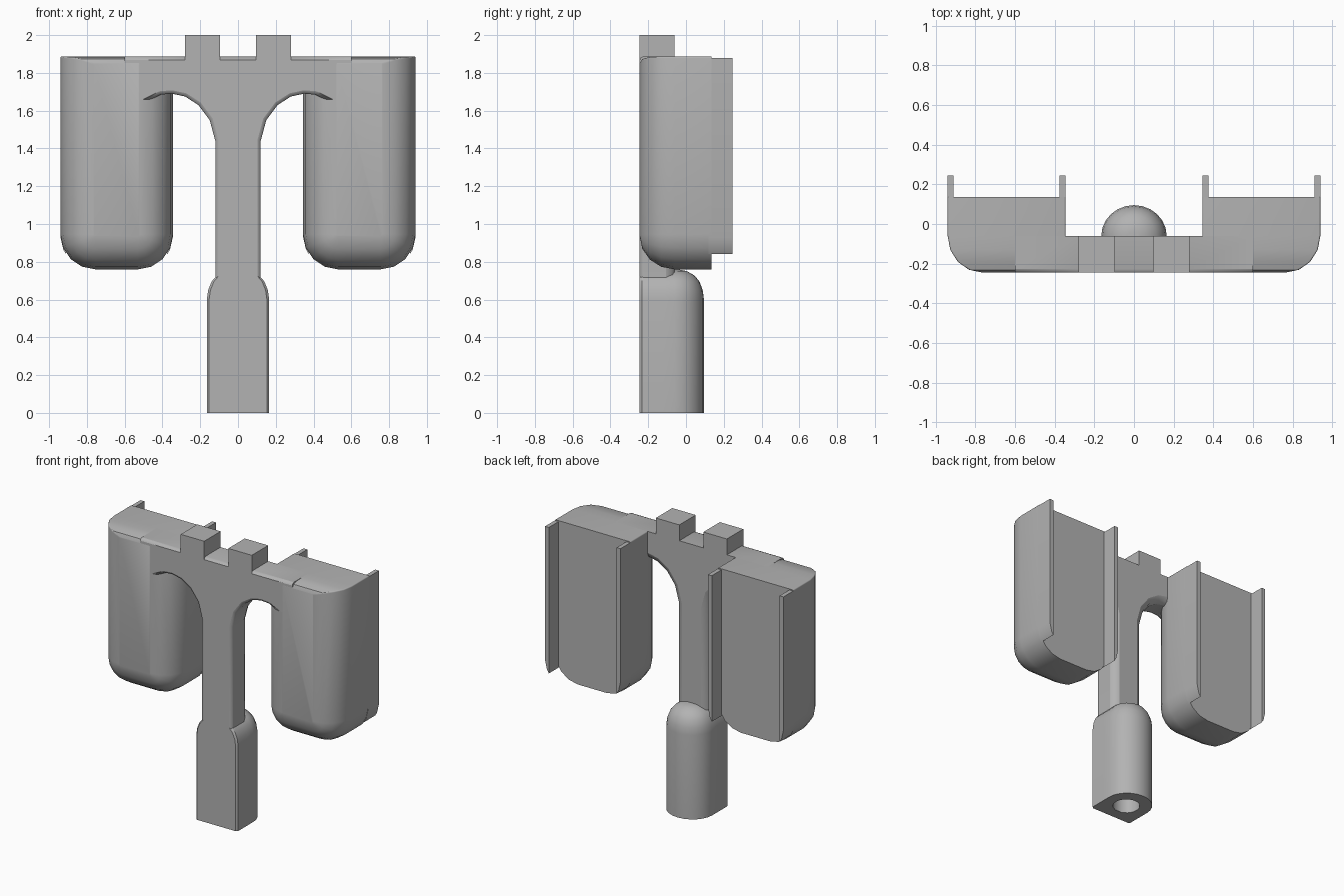
import bpy, bmesh
from math import sin, cos, pi, atan2, radians

if "Cube" in bpy.data.objects:
    bpy.data.objects.remove(bpy.data.objects["Cube"], do_unlink=True)

COLOUR = (0.45, 0.45, 0.45, 1)
grey = bpy.data.materials.new("plain grey")
grey.use_nodes = True
grey.diffuse_color = COLOUR
grey.node_tree.nodes["Principled BSDF"].inputs["Base Color"].default_value = COLOUR

FRONT, PLATE_BACK, TOP = -0.245, -0.06, 1.887


def finish(name, bm):
    bmesh.ops.recalc_face_normals(bm, faces=bm.faces)
    mesh = bpy.data.meshes.new(name)
    bm.to_mesh(mesh)
    bm.free()
    mesh.materials.append(grey)
    obj = bpy.data.objects.new(name, mesh)
    bpy.context.collection.objects.link(obj)
    bpy.ops.object.select_all(action="DESELECT")
    obj.select_set(True)
    bpy.context.view_layer.objects.active = obj
    bpy.ops.object.shade_smooth_by_angle(angle=radians(35))
    return obj


def loft(name, rings):
    """Skin a stack of equal-length rings and cap both ends."""
    bm = bmesh.new()
    loops = [[bm.verts.new(p) for p in ring] for ring in rings]
    for a, b in zip(loops, loops[1:]):
        for i in range(len(a)):
            j = (i + 1) % len(a)
            bm.faces.new((a[i], a[j], b[j], b[i]))
    bm.faces.new(loops[0])
    bm.faces.new(loops[-1])
    return finish(name, bm)


def prism(name, outline, y0, y1):
    """Extrude an x-z outline from y0 to y1."""
    return loft(name, [[(x, y, z) for x, z in outline] for y in (y0, y1)])


def rounded_outline(x0, x1, z0, z1, r, r_top, steps=4):
    pts = []
    corners = ((x1 - r_top, z1 - r_top, r_top), (x0 + r_top, z1 - r_top, r_top),
               (x0 + r, z0 + r, r), (x1 - r, z0 + r, r))
    for k, (cx, cz, rad) in enumerate(corners):
        for i in range(steps + 1):
            a = pi / 2 * (k + i / steps)
            pts.append((cx + rad * cos(a), cz + rad * sin(a)))
    return pts


# Pods with rounded fronts, and thin flanges behind them
R = 0.185
for side, s in (("left", 1), ("right", -1)):
    rings = []
    for i in range(6):
        a = pi / 2 * min(i, 4) / 4
        d = (R - 0.01) * (1 - sin(a))
        y = FRONT + R * (1 - cos(a)) if i < 5 else 0.135
        top = TOP - 0.035 * (1 - sin(a)) ** 2
        outline = rounded_outline(0.345 + d, 0.94 - d, 0.76 + d, top, R - d, 0.008)
        rings.append([(s * x, y, z) for x, z in outline])
    loft(side + "_pod", rings)
    for part, x_out, x_in in (("outer", 0.94, 0.91), ("inner", 0.345, 0.375)):
        shape = [(x_out, 1.88), (x_out, 0.93), ((x_out + x_in) / 2, 0.865),
                 (x_in, 0.84), (x_in, 1.88)]
        prism(f"{side}_{part}_flange", [(s * x, z) for x, z in shape], 0.12, 0.245)
    # Square tab on top
    prism(side + "_tab", [(s * 0.095, 1.86), (s * 0.28, 1.86),
                          (s * 0.28, 2.0), (s * 0.095, 2.0)], FRONT, PLATE_BACK)

# Crossbar and stem in one plate with arched underside
half = [(0.28, TOP), (0.6, TOP), (0.6, 1.66), (0.46, 1.66), (0.41, 1.685), (0.35, 1.69),
        (0.28, 1.675), (0.21, 1.63), (0.15, 1.55), (0.12, 1.44), (0.12, 0.65)]
outline = half + [(-x, z) for x, z in reversed(half)]
plate = prism("crossbar_and_stem", outline, FRONT, PLATE_BACK)
bm = bmesh.new()
bm.from_mesh(plate.data)


def rim(e, y):
    a, b = (v.co for v in e.verts)
    if abs(a.y - y) > 0.001 or abs(b.y - y) > 0.001:
        return False
    mid = (a + b) / 2
    arch = 0.7 < mid.z < 1.7 and abs(mid.x) < 0.45
    return arch or (mid.z > 1.88 and abs(mid.x) > 0.3 and y == FRONT)


for y, width in ((FRONT, 0.018), (PLATE_BACK, 0.045)):
    edges = [e for e in bm.edges if rim(e, y)]
    bmesh.ops.bevel(bm, geom=edges, offset=width, segments=2, profile=0.5, affect="EDGES")
bm.to_mesh(plate.data)
bm.free()


# Handle: flat front, round back, domed top and a blind socket underneath
def handle_section(w, z):
    pts = [(w * cos(pi * i / 12), PLATE_BACK + 0.94 * w * sin(pi * i / 12)) for i in range(13)]
    left = [(-w, -0.12), (-w, -0.18), (-w, FRONT + 0.012), (-w + 0.012, FRONT), (-w / 3, FRONT)]
    pts += left + [(-x, y) for x, y in reversed(left)]
    return [(x, y, z) for x, y in pts]


base = handle_section(0.165, 0)


def socket_ring(z):
    cy = -0.08
    angles = [atan2(y - cy, x) for x, y, _ in base]
    return [(0.09 * cos(a), cy + 0.09 * sin(a), z) for a in angles]


dome = ((0.165, 0.6), (0.158, 0.65), (0.14, 0.695), (0.112, 0.727), (0.07, 0.75), (0.03, 0.758))
loft("handle", [socket_ring(0.5), socket_ring(0), base]
     + [handle_section(w, z) for w, z in dome])
